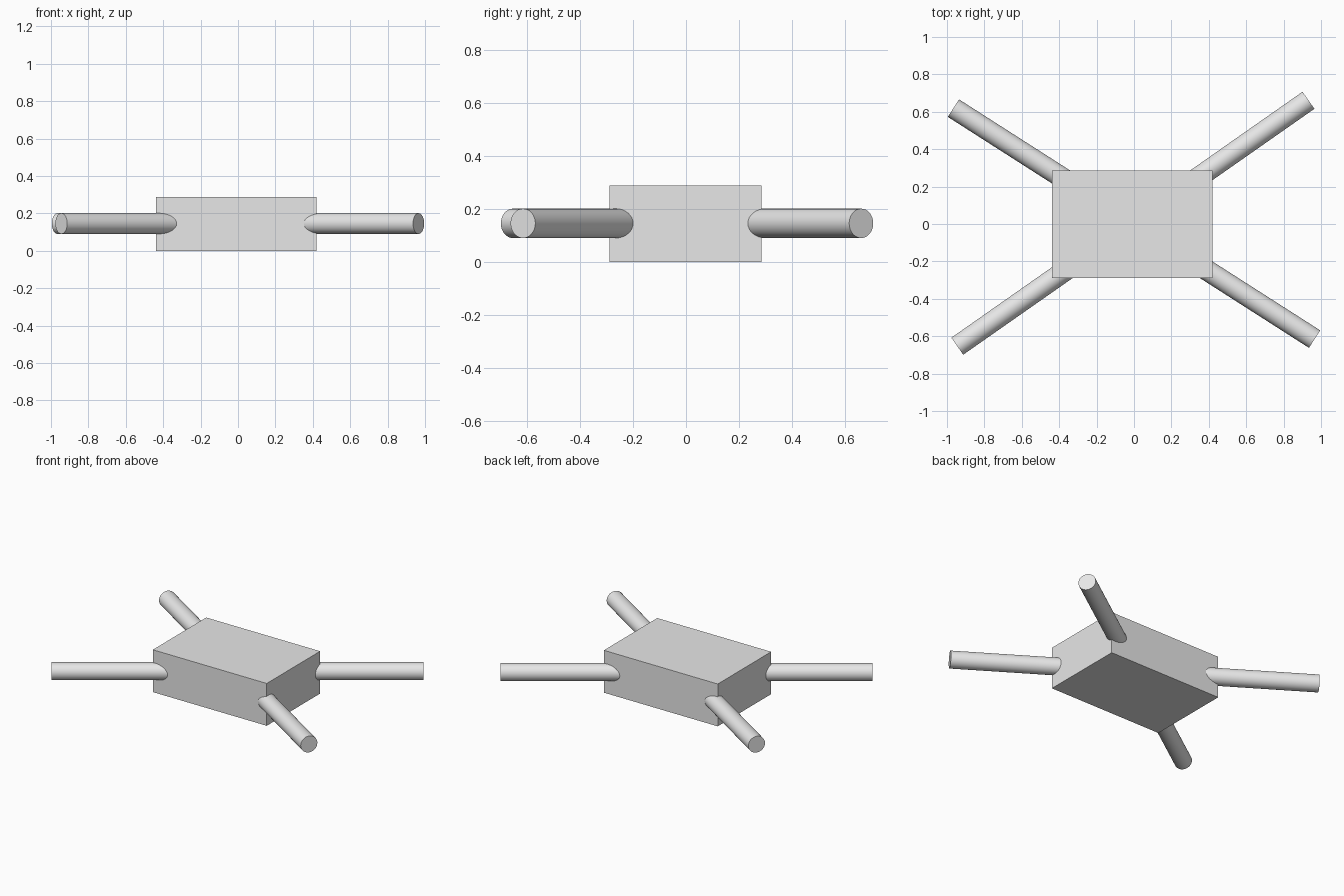
import bpy
import math

cube = bpy.data.objects.get("Cube")
if cube:
    bpy.data.objects.remove(cube, do_unlink=True)

# Single plain grey
grey = bpy.data.materials.new("light_grey")
grey.use_nodes = True
colour = (0.8, 0.8, 0.8, 1)
grey.diffuse_color = colour
for node in grey.node_tree.nodes:
    if node.type == 'BSDF_PRINCIPLED':
        node.inputs["Base Color"].default_value = colour

# Box body
bpy.ops.mesh.primitive_cube_add(size=1, location=(-0.01, -0.002, 0.144))
body = bpy.context.object
body.name = "body"
body.scale = (0.857, 0.574, 0.288)
bpy.ops.object.transform_apply(location=False, rotation=False, scale=True)
body.data.materials.append(grey)


def crossbar(name, centre, angle):
    """Round bar through the body, forming two opposite arms."""
    bpy.ops.mesh.primitive_cylinder_add(
        vertices=32, radius=0.0555, depth=2.292, location=centre,
        rotation=(math.pi / 2, 0, math.radians(angle + 90)))
    bar = bpy.context.object
    bar.name = name
    bar.data.materials.append(grey)
    bpy.ops.object.shade_smooth_by_angle(angle=math.radians(30))


# Two crossed bars
crossbar("crossbar_front_right_to_back_left", (-0.006, 0.004, 0.146), 35)
crossbar("crossbar_back_right_to_front_left", (0, 0.002, 0.146), -32.6)
